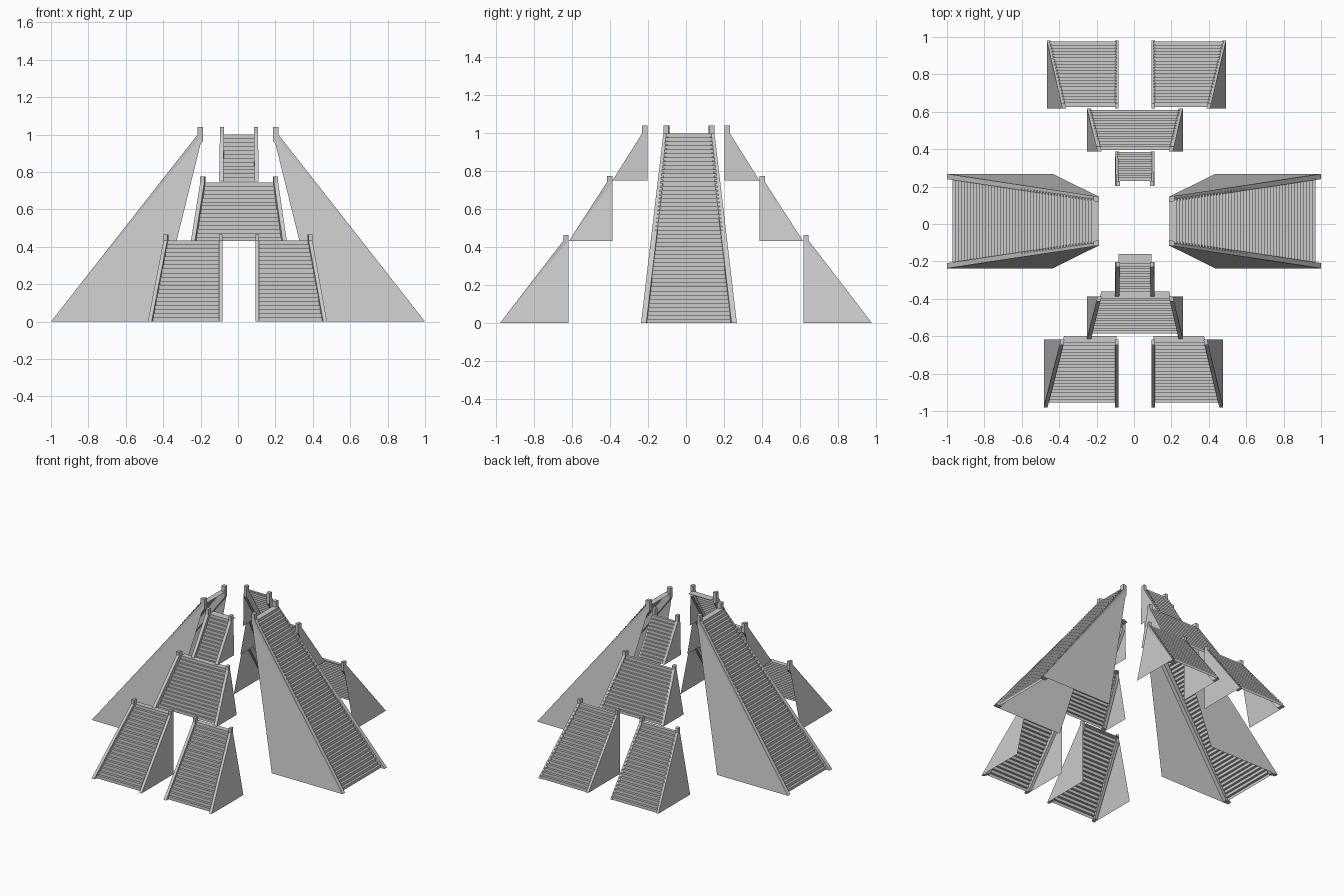
import bpy, bmesh

if "Cube" in bpy.data.objects:
    bpy.data.objects.remove(bpy.data.objects["Cube"])

# Flights are built in local axes: u = distance outward, v = sideways, z = up
MAPS = {
    "front": lambda u, v, z: (v, -u, z),
    "back": lambda u, v, z: (v, u, z),
    "right": lambda u, v, z: (u, v, z),
    "left": lambda u, v, z: (-u, v, z),
}


def make(name, pts, faces, side, closed=False):
    bm = bmesh.new()
    vs = [bm.verts.new(MAPS[side](*p)) for p in pts]
    for f in faces:
        bm.faces.new([vs[i] for i in f])
    if closed:
        bmesh.ops.recalc_face_normals(bm, faces=bm.faces[:])
    me = bpy.data.meshes.new(name)
    bm.to_mesh(me)
    bm.free()
    ob = bpy.data.objects.new(name, me)
    bpy.context.collection.objects.link(ob)
    return ob


def flight(name, side, u, z, lo, hi, tread, n, rail=0.024, cap=0.03, foot=None):
    """u, z: (bottom, top); lo/hi: (bottom, top) side edges in v;
    tread: u of first step, last step and landing edge."""
    (u0, u1), (z0, z1) = u, z
    foot = u1 if foot is None else foot
    label = side + "_" + name

    def edge(e, uu):
        return e[0] + (e[1] - e[0]) * (u0 - uu) / (u0 - u1)

    # railing with end post, and triangular cheek wall, on each side
    c = 0.028
    prof = [(u0, z0), (u1 + c, z1), (u1 + c, z1 + cap), (u1, z1 + cap),
            (u1, z1 - 0.035), (u0 - 0.045, z0)]
    k = len(prof)
    for e, s, tag in ((lo, 1, "a"), (hi, -1, "b")):
        pts = [(p, edge(e, p) + d, q) for d in (0, s * rail) for p, q in prof]
        faces = [list(range(k)), list(range(k, 2 * k))]
        faces += [(i, (i + 1) % k, k + (i + 1) % k, k + i) for i in range(k)]
        make(f"{label}_railing_{tag}", pts, faces, side, True)
        wall = [(u0, e[0], z0), (u1 + c, edge(e, u1 + c), z1),
                (u1, e[1], z1), (foot, e[0], z0)]
        make(f"{label}_cheek_wall_{tag}", wall, [(0, 1, 2, 3)], side)

    # zigzag sheet of steps ending in a small landing
    t0, t1, t2 = tread
    line = [(t0, z0)]
    for i in range(n):
        zz = z0 + (z1 - z0) * (i + 1) / n
        line += [(t0 + (t1 - t0) * i / n, zz), (t0 + (t1 - t0) * (i + 1) / n, zz)]
    line.append((t2, z1))
    pts = []
    for p, q in line:
        pts += [(p, edge(lo, p) + rail * 0.6, q), (p, edge(hi, p) - rail * 0.6, q)]
    faces = [(2 * i, 2 * i + 1, 2 * i + 3, 2 * i + 2) for i in range(len(line) - 1)]
    make(label + "_steps", pts, faces, side)


# Long side staircases
for side in ("left", "right"):
    flight("long_stair", side, (1.0, 0.188), (0, 1.0), (-0.237, -0.115), (0.268, 0.146),
           (0.97, 0.215, 0.19), 47, rail=0.028, cap=0.04, foot=0.435)

# Three-tier staircases front and back
TREADS = {
    "front": ((0.955, 0.62, 0.60), (0.585, 0.385, 0.36), (0.36, 0.20, 0.16)),
    "back": ((0.975, 0.632, 0.625), (0.61, 0.40, 0.395), (0.385, 0.235, 0.23)),
}
for side, (low, mid, top) in TREADS.items():
    dx = 0.014 if side == "back" else -0.002
    flight("lower_left_stair", side, (0.98, 0.618), (0, 0.435),
           (-0.48 + dx, -0.39 + dx * 0.5), (-0.082, -0.082), low, 20, rail=0.02)
    flight("lower_right_stair", side, (0.98, 0.618), (0, 0.435),
           (0.093, 0.093), (0.478 + dx, 0.393 + dx), low, 20, rail=0.02)
    flight("middle_stair", side, (0.617, 0.387), (0.432, 0.745),
           (-0.252, -0.195), (0.261, 0.208), mid, 15, rail=0.022)
    flight("upper_stair", side, (0.388, 0.203), (0.75, 1.0),
           (-0.101, -0.096), (0.11, 0.107), top, 12, rail=0.022, cap=0.04)
